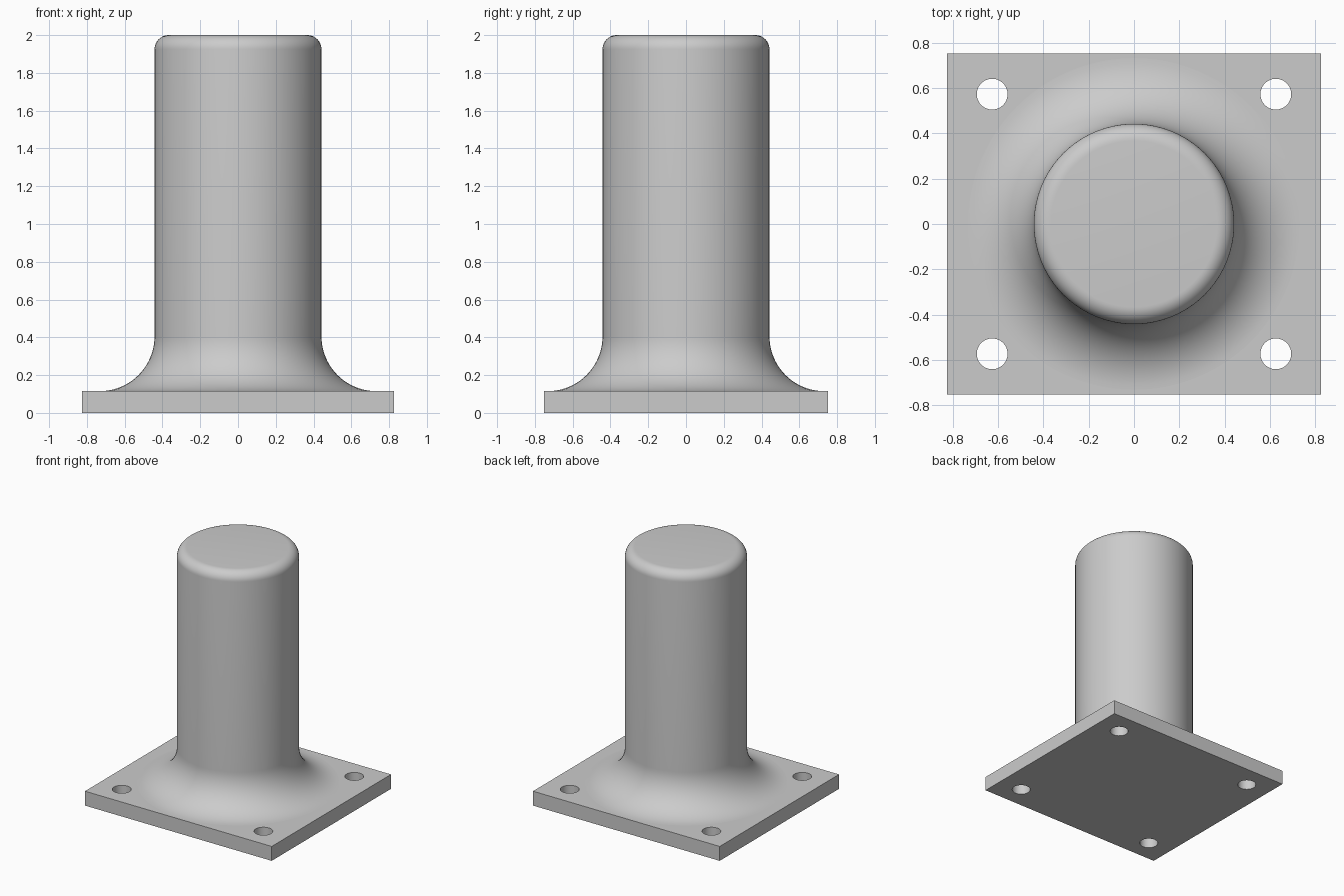
import bpy, bmesh
from math import pi, sin, cos, radians

cube = bpy.data.objects.get("Cube")
if cube:
    bpy.data.objects.remove(cube, do_unlink=True)

# Dimensions
HALF_X, HALF_Y, PLATE_H = 0.825, 0.753, 0.115
SHAFT_R, HEIGHT = 0.442, 2.0
FILLET_R, ROUND_R = 0.29, 0.075
HOLE_X, HOLE_Y, HOLE_R = 0.626, 0.573, 0.068
SEGMENTS = 96

metal = bpy.data.materials.new("light_grey_metal")
metal.use_nodes = True
grey = (0.6, 0.6, 0.6, 1.0)
metal.diffuse_color = grey
metal.node_tree.nodes["Principled BSDF"].inputs["Base Color"].default_value = grey


def make_object(name, bm):
    bmesh.ops.recalc_face_normals(bm, faces=bm.faces)
    mesh = bpy.data.meshes.new(name)
    bm.to_mesh(mesh)
    bm.free()
    obj = bpy.data.objects.new(name, mesh)
    bpy.context.collection.objects.link(obj)
    mesh.materials.append(metal)
    return obj


def smooth(obj):
    bpy.ops.object.select_all(action='DESELECT')
    obj.select_set(True)
    bpy.context.view_layer.objects.active = obj
    bpy.ops.object.shade_smooth_by_angle(angle=radians(30))


def arc(cx, cz, r, start, end, steps):
    """Points (radius, height) along an arc, angles in degrees."""
    angles = [radians(start + (end - start) * i / steps) for i in range(steps + 1)]
    return [(cx + r * cos(a), cz + r * sin(a)) for a in angles]


def lathe(name, profile):
    """Revolve a profile into rings and cap both ends."""
    bm = bmesh.new()
    rings = []
    for r, z in profile:
        turns = [2 * pi * i / SEGMENTS for i in range(SEGMENTS)]
        rings.append([bm.verts.new((r * cos(t), r * sin(t), z)) for t in turns])
    for low, high in zip(rings, rings[1:]):
        for i in range(SEGMENTS):
            j = (i + 1) % SEGMENTS
            bm.faces.new((low[i], low[j], high[j], high[i]))
    bm.faces.new(rings[0][::-1])
    bm.faces.new(rings[-1])
    return make_object(name, bm)


# Base plate
bm = bmesh.new()
bmesh.ops.create_cube(bm, size=1)
bmesh.ops.scale(bm, vec=(2 * HALF_X, 2 * HALF_Y, PLATE_H), verts=bm.verts)
bmesh.ops.translate(bm, vec=(0, 0, PLATE_H / 2), verts=bm.verts)
plate = make_object("base_plate", bm)

# Four bolt holes cut through the corners
bm = bmesh.new()
for sx in (-1, 1):
    for sy in (-1, 1):
        made = bmesh.ops.create_cone(bm, cap_ends=True, segments=48,
                                     radius1=HOLE_R, radius2=HOLE_R, depth=4 * PLATE_H)
        bmesh.ops.translate(bm, vec=(sx * HOLE_X, sy * HOLE_Y, PLATE_H / 2),
                            verts=made["verts"])
cutter = make_object("hole_cutter", bm)
cutter.hide_render = True
cut = plate.modifiers.new("bolt_holes", 'BOOLEAN')
cut.operation = 'DIFFERENCE'
cut.solver = 'EXACT'
cut.object = cutter
bpy.context.view_layer.objects.active = plate
bpy.ops.object.modifier_apply(modifier=cut.name)
bpy.data.objects.remove(cutter, do_unlink=True)
smooth(plate)

# Round post: flared foot set into the plate, straight shaft, rounded top rim
foot_r = SHAFT_R + FILLET_R
profile = [(foot_r, PLATE_H / 2)]
profile += arc(foot_r, PLATE_H + FILLET_R, FILLET_R, 270, 180, 20)
profile += arc(SHAFT_R - ROUND_R, HEIGHT - ROUND_R, ROUND_R, 0, 90, 10)
smooth(lathe("post", profile))
